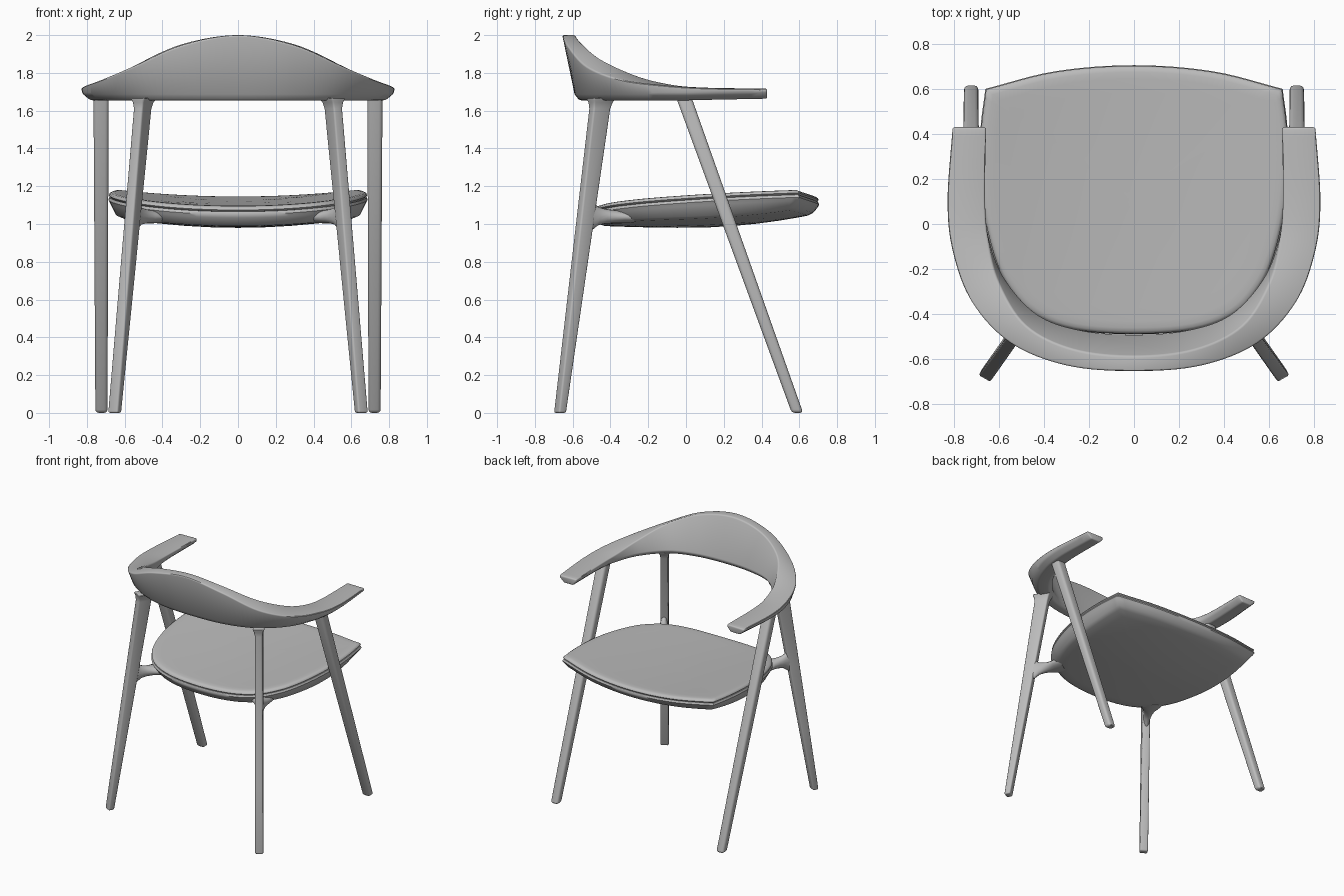
import bpy
import bmesh
import math
from mathutils import Vector

cube = bpy.data.objects.get("Cube")
if cube:
    bpy.data.objects.remove(cube, do_unlink=True)

grey = bpy.data.materials.new("plain grey")
grey.use_nodes = True
COLOUR = (0.5, 0.5, 0.5, 1)
grey.diffuse_color = COLOUR
grey.node_tree.nodes["Principled BSDF"].inputs["Base Color"].default_value = COLOUR


def spline(points, steps):
    """Catmull-Rom curve through the points."""
    p = [Vector(q) for q in points]
    p = [p[0] * 2 - p[1]] + p + [p[-1] * 2 - p[-2]]
    out = []
    for i in range(1, len(p) - 2):
        a, b, c, d = p[i - 1:i + 3]
        for k in range(steps):
            t = k / steps
            out.append(0.5 * (2 * b + (c - a) * t + (2 * a - 5 * b + 4 * c - d) * t ** 2
                              + (3 * b - a - 3 * c + d) * t ** 3))
    return out + [p[-2]]


def mirrored(points):
    """Extend a half path, ending on the centre line, to the other side."""
    return points + [(-q[0], *q[1:]) for q in reversed(points[:-1])]


def loft(name, rings, bevel=0.0, mirror=False, angle=35):
    """Skin closed rings of points and cap both ends."""
    bm = bmesh.new()
    loops = [[bm.verts.new(v) for v in ring] for ring in rings]
    n = len(loops[0])
    for a, b in zip(loops, loops[1:]):
        for i in range(n):
            j = (i + 1) % n
            bm.faces.new((a[i], a[j], b[j], b[i]))
    bm.faces.new(loops[0])
    bm.faces.new(loops[-1])
    bmesh.ops.recalc_face_normals(bm, faces=bm.faces)
    mesh = bpy.data.meshes.new(name)
    bm.to_mesh(mesh)
    bm.free()
    mesh.materials.append(grey)
    obj = bpy.data.objects.new(name, mesh)
    bpy.context.collection.objects.link(obj)
    bpy.ops.object.select_all(action='DESELECT')
    obj.select_set(True)
    bpy.context.view_layer.objects.active = obj
    if bevel:
        mod = obj.modifiers.new("soft_edges", 'BEVEL')
        mod.width = bevel
        mod.segments = 3
        mod.limit_method = 'ANGLE'
        mod.angle_limit = math.radians(35)
        bpy.ops.object.modifier_apply(modifier=mod.name)
    if mirror:
        mod = obj.modifiers.new("other_side", 'MIRROR')
        mod.use_mirror_merge = False
        bpy.ops.object.modifier_apply(modifier=mod.name)
    bpy.ops.object.shade_smooth_by_angle(angle=math.radians(angle))
    return obj


def rect(centre, u, v, half_u, half_v):
    """Rectangular section around a centre."""
    c = Vector(centre)
    return [c + u * half_u * a + v * half_v * b
            for a, b in ((-1, -1), (1, -1), (1, 1), (-1, 1))]


# Seat outline: rounded sides and rear, then a gently bowed front edge
side = [(0.66, 0.60), (0.682, 0.42), (0.685, 0.22), (0.665, 0.03), (0.62, -0.15),
        (0.56, -0.28), (0.45, -0.40), (0.27, -0.47), (0, -0.49)]
front = [(0.66, 0.60), (0.35, 0.678), (0, 0.705)]
outline = spline(mirrored(side), 5)[:-1] + spline(mirrored(front), 6)[::-1][:-1]
CENTRE = Vector((0, 0.1))


def seat_top(x, y):
    return 1.105 + 0.042 * (y + 0.47) + 0.09 * x * x - 0.012 * max(0, 1 - x * x - y * y)


def seat_under(x, y):
    return 0.98 + 0.13 * x * x + 0.155 * max(0, y) ** 2 + 0.05 * min(0, y) ** 2


def seat_ring(scale, surface, offset=0.0):
    ring = []
    for p in outline:
        q = CENTRE + (p - CENTRE) * scale
        ring.append((q.x, q.y, surface(q.x, q.y) + offset))
    return ring


INNER = (0.05, 0.25, 0.45, 0.65, 0.8, 0.9)

# Thin upper pad
loft("seat_pad",
     [seat_ring(s, seat_top) for s in INNER]
     + [seat_ring(s, seat_top, z) for s, z in
        ((0.95, -0.001), (0.975, -0.005), (0.99, -0.012), (0.995, -0.021), (0.982, -0.03))]
     + [seat_ring(s, seat_top, -0.034) for s in (0.8, 0.05)], angle=50)

# Shallow bowl-shaped shell under the pad
loft("seat_shell",
     [seat_ring(s, seat_under) for s in INNER]
     + [seat_ring(0.945, seat_under, 0.008)]
     + [seat_ring(s, seat_top, z) for s, z in ((0.985, -0.062), (1.0, -0.045), (0.99, -0.03))]
     + [seat_ring(s, seat_top, -0.034) for s in (0.8, 0.05)], angle=50)

# Curved back and arm rail: half paths of its four long edges
outer_top = [(0.808, 0.43, 1.715), (0.83, 0.10, 1.72), (0.805, -0.13, 1.735),
             (0.72, -0.35, 1.765), (0.55, -0.53, 1.835), (0.30, -0.63, 1.945), (0, -0.655, 2.0)]
inner_top = [(0.655, 0.43, 1.717), (0.66, 0.10, 1.722), (0.645, -0.08, 1.738),
             (0.60, -0.26, 1.785), (0.48, -0.45, 1.873), (0.27, -0.555, 1.96), (0, -0.585, 2.0)]
inner_low = [(0.66, 0.43), (0.665, 0.10), (0.645, -0.06), (0.575, -0.24),
             (0.43, -0.40), (0.24, -0.47), (0, -0.49)]
outer_low = [(0.803, 0.43), (0.823, 0.10), (0.795, -0.12), (0.70, -0.33),
             (0.52, -0.49), (0.28, -0.572), (0, -0.59)]
edges = [spline(mirrored(e), 8) for e in (outer_top, inner_top, inner_low, outer_low)]
rail = []
for ot, it, il, ol in zip(*edges):
    rise = 0.02 * max(0, ot.y)
    under_in, under_out = il.lerp(ol, 0.2), il.lerp(ol, 0.75)
    rail.append([ot, it, (*il, 1.685 + rise), (*under_in, 1.655 + rise),
                 (*under_out, 1.655 + rise), (*ol, 1.687 + rise)])
loft("back_and_arm_rail", rail, bevel=0.01)

# Back legs: tapered, turned to face outward, flared where they meet the rail
tangent = Vector((0.87, -0.5, 0))
radial = Vector((0.5, 0.87, 0))
radial.x = -radial.x
foot, head = Vector((0.653, -0.667, 0)), Vector((0.50, -0.45, 1.66))
back_rings = []
for t, flare in ((0, 0), (0.3, 0), (0.6, 0), (0.97, 0), (0.99, 0.006), (1.005, 0.018)):
    c = foot.lerp(head, t)
    back_rings.append(rect(c, Vector((0.87, 0.5, 0)), radial,
                           0.030 - 0.003 * t + flare, 0.023 + 0.03 * t + flare))
loft("back_legs", back_rings, bevel=0.01, mirror=True)

# Front legs: slender, raked forward, softly rounded
front_rings = []
foot, head = Vector((0.723, 0.59, 0)), Vector((0.725, -0.015, 1.68))
for t in (0, 0.5, 1):
    front_rings.append(rect(foot.lerp(head, t), Vector((1, 0, 0)), Vector((0, 1, 0)),
                            0.032 + 0.008 * t, 0.030 + 0.011 * t))
loft("front_legs", front_rings, bevel=0.018, mirror=True)

# Brackets: flared bridges from the back legs into the seat shell
start, end = Vector((0.56, -0.53, 1.045)), Vector((0.42, -0.30, 1.035))
across = Vector((0.87, 0.5, 0))
bracket = []
for t, wide, tall in ((0, 0.025, 0.10), (0.15, 0.026, 0.075), (0.27, 0.029, 0.05),
                      (0.42, 0.036, 0.04), (0.58, 0.05, 0.036), (0.75, 0.075, 0.034),
                      (1, 0.1, 0.03)):
    c = start.lerp(end, t)
    bracket.append([c + across * wide * math.cos(a) + Vector((0, 0, tall * math.sin(a)))
                    for a in (math.tau * k / 16 for k in range(16))])
loft("seat_brackets", bracket, mirror=True, angle=60)
